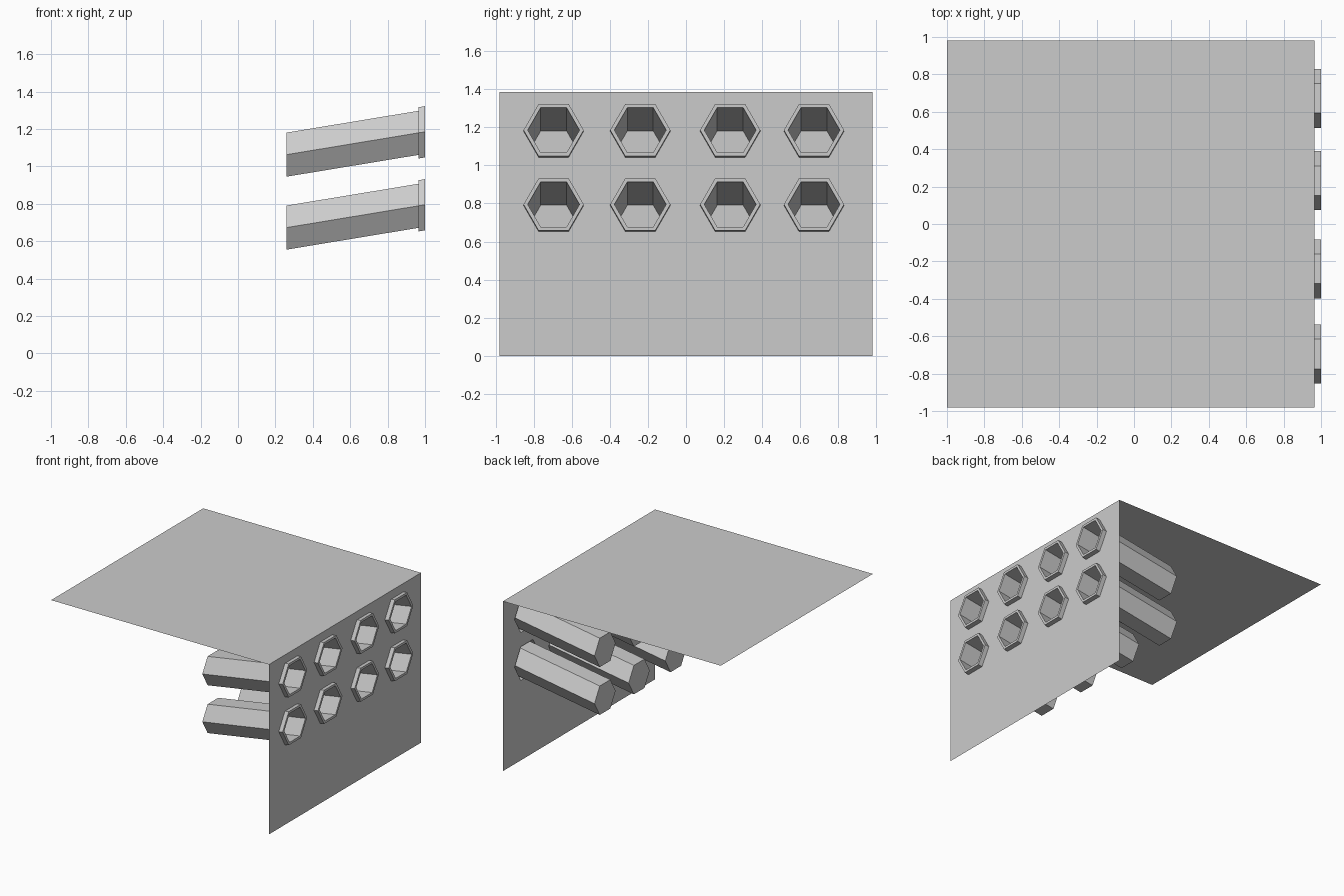
import bpy, bmesh, math

if "Cube" in bpy.data.objects:
    bpy.data.objects.remove(bpy.data.objects["Cube"])

PANEL_X, TIP_X, BACK_X = 0.965, 1.0, 0.26
HALF_Y, TOP_Z = 0.98, 1.385
OUTER_R, INNER_R = 0.158, 0.136
SLOPE = 0.165                      # tubes drop towards the back
COLUMNS = (-0.695, -0.24, 0.232, 0.672)
ROWS = (1.185, 0.795)


def hexagon(x, y, z, r):
    """Upright hexagon at depth x of a tube whose mouth is centred on y, z."""
    zc = z - SLOPE * (TIP_X - x)
    return [(x, y + r * math.cos(k * math.pi / 3),
             zc + r * math.sin(k * math.pi / 3)) for k in range(6)]


def finish(bm, name):
    mesh = bpy.data.meshes.new(name)
    bm.to_mesh(mesh)
    bm.free()
    obj = bpy.data.objects.new(name, mesh)
    bpy.context.collection.objects.link(obj)
    return obj


def add_loop(bm, points):
    verts = [bm.verts.new(p) for p in points]
    edges = [bm.edges.new((verts[i], verts[(i + 1) % len(verts)]))
             for i in range(len(verts))]
    return verts, edges


# Flat top sheet
bm = bmesh.new()
bm.faces.new([bm.verts.new((x, y, TOP_Z)) for x, y in
              ((-1, -HALF_Y), (PANEL_X, -HALF_Y), (PANEL_X, HALF_Y), (-1, HALF_Y))])
finish(bm, "top_sheet")

# Upright panel with a hexagonal opening for every tube
bm = bmesh.new()
edges = add_loop(bm, [(PANEL_X, -HALF_Y, 0), (PANEL_X, HALF_Y, 0),
                      (PANEL_X, HALF_Y, TOP_Z), (PANEL_X, -HALF_Y, TOP_Z)])[1]
for z in ROWS:
    for y in COLUMNS:
        edges += add_loop(bm, hexagon(PANEL_X, y, z, OUTER_R))[1]
bmesh.ops.triangle_fill(bm, edges=edges, use_beauty=True, normal=(1, 0, 0))
bm.normal_update()
bmesh.ops.reverse_faces(bm, faces=[f for f in bm.faces if f.normal.x < 0])
finish(bm, "upright_panel")

# Hexagonal tubes: raised rim, front lip, slanted walls and closed back
for r, z in enumerate(ROWS):
    for c, y in enumerate(COLUMNS):
        bm = bmesh.new()
        loops = [add_loop(bm, hexagon(x, y, z, rad))[0] for x, rad in
                 ((PANEL_X, OUTER_R), (TIP_X, OUTER_R),
                  (TIP_X, INNER_R), (BACK_X, INNER_R))]
        for a, b in zip(loops, loops[1:]):
            for k in range(6):
                n = (k + 1) % 6
                bm.faces.new((a[k], a[n], b[n], b[k]))
        bm.faces.new(loops[-1])
        finish(bm, f"hex_tube_row{r + 1}_{c + 1}")
